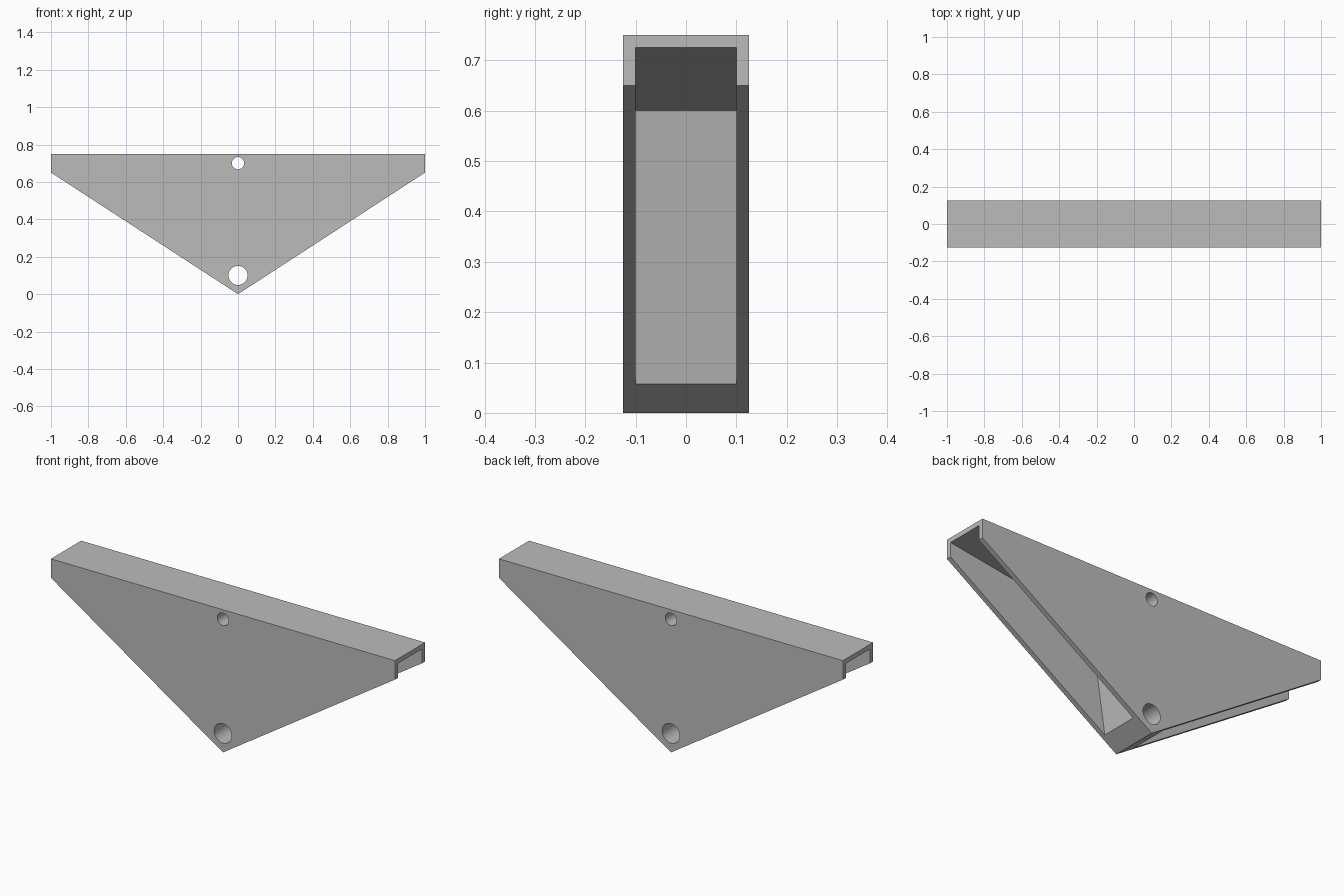
import bpy
import bmesh
import math

cube = bpy.data.objects.get("Cube")
if cube:
    bpy.data.objects.remove(cube, do_unlink=True)

grey = bpy.data.materials.new("plain grey")
grey.use_nodes = True
colour = (0.5, 0.5, 0.5, 1.0)
grey.diffuse_color = colour
grey.node_tree.nodes["Principled BSDF"].inputs["Base Color"].default_value = colour


def prism(name, profile, half_depth):
    """Extrude an (x, z) outline evenly to both sides along y."""
    bm = bmesh.new()
    face = bm.faces.new([bm.verts.new((x, -half_depth, z)) for x, z in profile])
    out = bmesh.ops.extrude_face_region(bm, geom=[face])
    moved = [g for g in out["geom"] if isinstance(g, bmesh.types.BMVert)]
    bmesh.ops.translate(bm, verts=moved, vec=(0, 2 * half_depth, 0))
    bmesh.ops.recalc_face_normals(bm, faces=bm.faces)
    mesh = bpy.data.meshes.new(name)
    bm.to_mesh(mesh)
    bm.free()
    mesh.materials.append(grey)
    obj = bpy.data.objects.new(name, mesh)
    bpy.context.collection.objects.link(obj)
    return obj


def circle(z, radius, sides=48):
    steps = [2 * math.pi * i / sides for i in range(sides)]
    return [(radius * math.cos(a), z + radius * math.sin(a)) for a in steps]


# Triangular body with short upright ends
body = prism("bracket_body",
             [(0, 0), (1, 0.65), (1, 0.75), (-1, 0.75), (-1, 0.65)], 0.125)

# Pockets that leave two side plates, a tapered top and a central core
pocket = [(0.065, -0.1), (1.1, -0.1), (1.1, 0.74), (0.17, 0.6)]
cutters = [prism("pocket_cutter", [(side * x, z) for x, z in pocket], 0.1)
           for side in (1, -1)]

# Pin hole near the tip and smaller hole near the top
cutters += [prism("hole_cutter", circle(z, r), 0.2)
            for z, r in ((0.1, 0.051), (0.7, 0.033))]

bpy.ops.object.select_all(action="DESELECT")
bpy.context.view_layer.objects.active = body
body.select_set(True)
for cutter in cutters:
    cutter.hide_render = True
    mod = body.modifiers.new("cut", "BOOLEAN")
    mod.operation = "DIFFERENCE"
    mod.solver = "EXACT"
    mod.object = cutter
    bpy.ops.object.modifier_apply(modifier=mod.name)
    bpy.data.objects.remove(cutter, do_unlink=True)

# Round hole walls stay smooth, all other edges sharp
bpy.ops.object.shade_smooth_by_angle(angle=math.radians(30))
